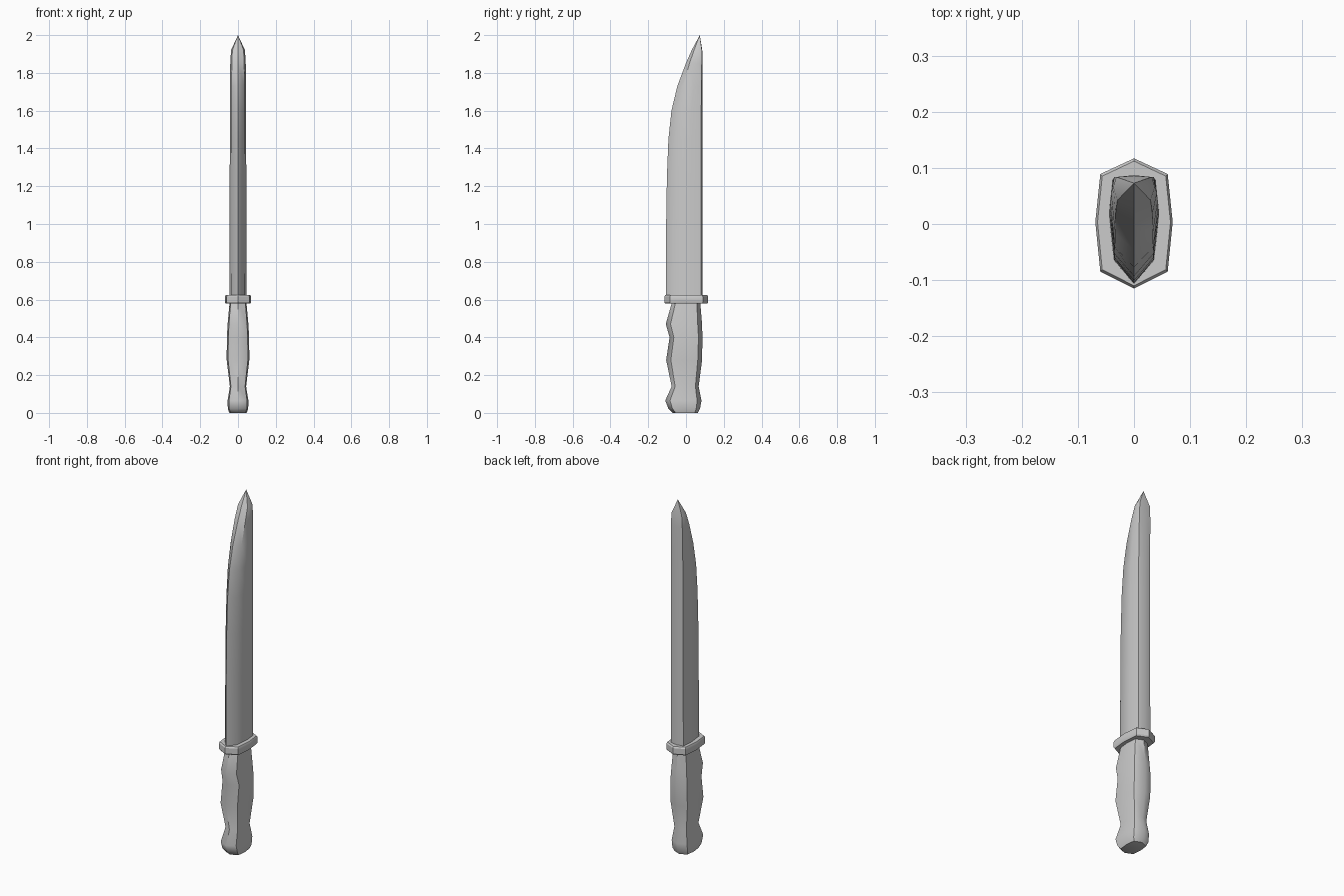
import bpy, bmesh, math

if "Cube" in bpy.data.objects:
    bpy.data.objects.remove(bpy.data.objects["Cube"])

# Half cross-sections from back to front: (width fraction, fraction of depth from back)
GRIP = [(0, 0), (.87, .12), (1, .49), (.87, .87), (0, 1)]
EDGE = [(0, 0), (.86, .04), (1, .36), (.80, .78), (0, 1)]


def loft(name, section, rows, tip=None, angle=40):
    """Skin mirrored sections; rows are (z, front y, back y, half width)."""
    ring = section + [(-w, d) for w, d in reversed(section[1:-1])]
    bm = bmesh.new()
    loops = [[bm.verts.new((w * hw, yb + (yf - yb) * d, z)) for w, d in ring]
             for z, yf, yb, hw in rows]
    n = len(ring)
    for a, b in zip(loops, loops[1:]):
        for i in range(n):
            bm.faces.new((a[i], a[(i + 1) % n], b[(i + 1) % n], b[i]))
    bm.faces.new(loops[0])
    if tip:
        t = bm.verts.new(tip)
        for i in range(n):
            bm.faces.new((loops[-1][i], loops[-1][(i + 1) % n], t))
    else:
        bm.faces.new(loops[-1])
    bmesh.ops.recalc_face_normals(bm, faces=bm.faces)
    me = bpy.data.meshes.new(name)
    bm.to_mesh(me)
    bm.free()
    ob = bpy.data.objects.new(name, me)
    bpy.context.collection.objects.link(ob)
    bpy.ops.object.select_all(action='DESELECT')
    ob.select_set(True)
    bpy.context.view_layer.objects.active = ob
    bpy.ops.object.shade_smooth_by_angle(angle=math.radians(angle))
    return ob


# Handle with finger swells and pommel
loft("handle", GRIP, [
    (0.00, -.072, .062, .046),
    (0.022, -.093, .074, .054),
    (0.065, -.110, .082, .055),
    (0.14, -.076, .067, .043),
    (0.28, -.105, .085, .060),
    (0.40, -.087, .087, .059),
    (0.47, -.107, .085, .055),
    (0.59, -.073, .075, .044)], angle=50)

# Guard
loft("guard", GRIP, [
    (0.578, -.110, .112, .065),
    (0.586, -.115, .117, .069),
    (0.616, -.115, .117, .069),
    (0.624, -.110, .112, .065)], angle=30)

# Blade with curved cutting edge
loft("blade", EDGE, [
    (0.61, -.107, .087, .045),
    (1.00, -.105, .087, .044),
    (1.25, -.101, .087, .044),
    (1.45, -.093, .087, .043),
    (1.60, -.077, .087, .043),
    (1.73, -.046, .087, .042),
    (1.85, -.001, .087, .041),
    (1.92, .030, .086, .037)], tip=(0, .073, 2.0))
